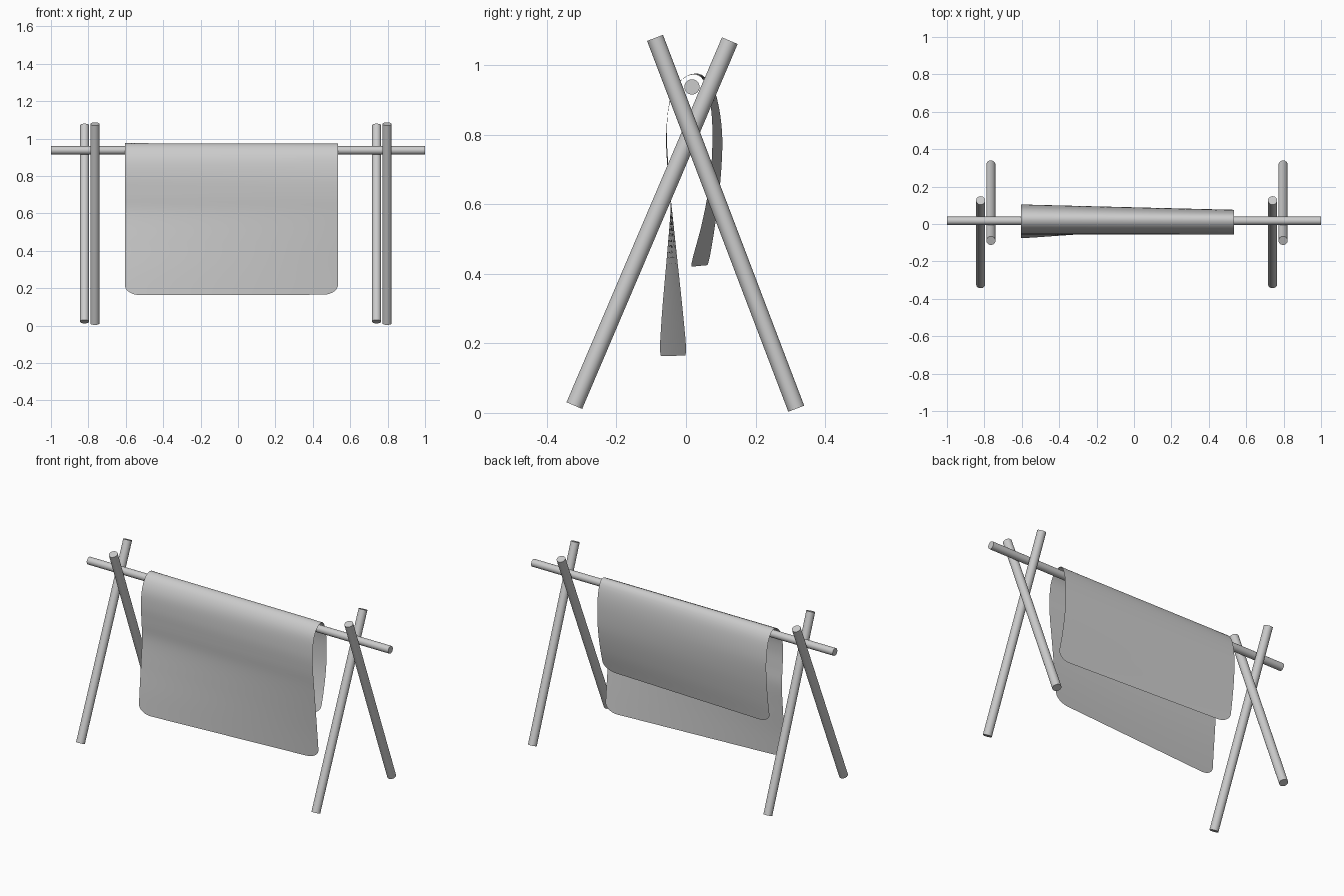
import bpy, math
from mathutils import Vector

if "Cube" in bpy.data.objects:
    bpy.data.objects.remove(bpy.data.objects["Cube"])


def pole(name, a, b, radius):
    a, b = Vector(a), Vector(b)
    bpy.ops.mesh.primitive_cylinder_add(vertices=32, radius=radius, depth=(b - a).length,
                                        location=(a + b) / 2)
    ob = bpy.context.object
    ob.name = name
    ob.rotation_euler = (b - a).to_track_quat('Z', 'Y').to_euler()
    bpy.ops.object.shade_smooth_by_angle(angle=math.radians(40))
    return ob


def spline(points, steps=8):
    """Catmull-Rom curve through a 2D profile."""
    p = [Vector(q) for q in points]
    p = [2 * p[0] - p[1]] + p + [2 * p[-1] - p[-2]]
    out = []
    for i in range(1, len(p) - 2):
        a, b, c, d = p[i - 1:i + 3]
        for k in range(steps):
            t = k / steps
            out.append(0.5 * (2 * b + (c - a) * t + (2 * a - 5 * b + 4 * c - d) * t * t
                              + (3 * b - a - 3 * c + d) * t ** 3))
    return out + [p[-2]]


def resample(pts, trim, count):
    """Even points along a polyline, shortened by trim at both ends."""
    acc = [0.0]
    for a, b in zip(pts, pts[1:]):
        acc.append(acc[-1] + (b - a).length)
    out, j = [], 0
    for k in range(count):
        s = trim + (acc[-1] - 2 * trim) * k / (count - 1)
        while j < len(pts) - 2 and acc[j + 1] < s:
            j += 1
        out.append(pts[j].lerp(pts[j + 1], (s - acc[j]) / (acc[j + 1] - acc[j])))
    return out


# Cross bar
pole("cross_bar", (-1, 0.017, 0.937), (1, 0.017, 0.937), 0.022)

# Crossed legs at both ends
for side, xa, xb in (("left", -0.82, -0.765), ("right", 0.741, 0.797)):
    pole(side + "_front_leg", (xa, -0.321, 0.021), (xa, 0.126, 1.07), 0.0245)
    pole(side + "_back_leg", (xb, 0.317, 0.012), (xb, -0.089, 1.078), 0.0245)

# Draped cloth: loft between the left and right edge profiles (y, z)
left = spline([(-0.077, 0.163), (-0.068, 0.3), (-0.055, 0.45), (-0.044, 0.6), (-0.05, 0.7),
               (-0.055, 0.8), (-0.047, 0.89), (-0.015, 0.955), (0.03, 0.976), (0.066, 0.953),
               (0.09, 0.9), (0.104, 0.8), (0.1, 0.68), (0.085, 0.55), (0.065, 0.425)])
right = spline([(0.003, 0.165), (-0.01, 0.3), (-0.026, 0.45), (-0.042, 0.6), (-0.053, 0.7),
                (-0.057, 0.8), (-0.046, 0.9), (-0.015, 0.955), (0.025, 0.974), (0.052, 0.953),
                (0.07, 0.89), (0.076, 0.8), (0.07, 0.68), (0.047, 0.55), (0.012, 0.42)])
X0, X1, CORNER, ROWS, COLS = -0.605, 0.535, 0.08, 81, 48
verts, faces = [], []
for c in range(COLS + 1):
    u = 0.5 - 0.5 * math.cos(math.pi * c / COLS)
    x = X0 + (X1 - X0) * u
    t = max(0, 1 - min(x - X0, X1 - x) / CORNER)
    trim = 0.055 * (1 - math.sqrt(max(0, 1 - t * t)))
    for l, r in zip(resample(left, trim, ROWS), resample(right, trim, ROWS)):
        q = l.lerp(r, u)
        verts.append((x, q.x, q.y))
for c in range(COLS):
    for r in range(ROWS - 1):
        i = c * ROWS + r
        faces.append((i, i + ROWS, i + ROWS + 1, i + 1))
mesh = bpy.data.meshes.new("draped_cloth")
mesh.from_pydata(verts, [], faces)
mesh.polygons.foreach_set("use_smooth", [True] * len(faces))
mesh.update()
cloth = bpy.data.objects.new("draped_cloth", mesh)
bpy.context.collection.objects.link(cloth)
